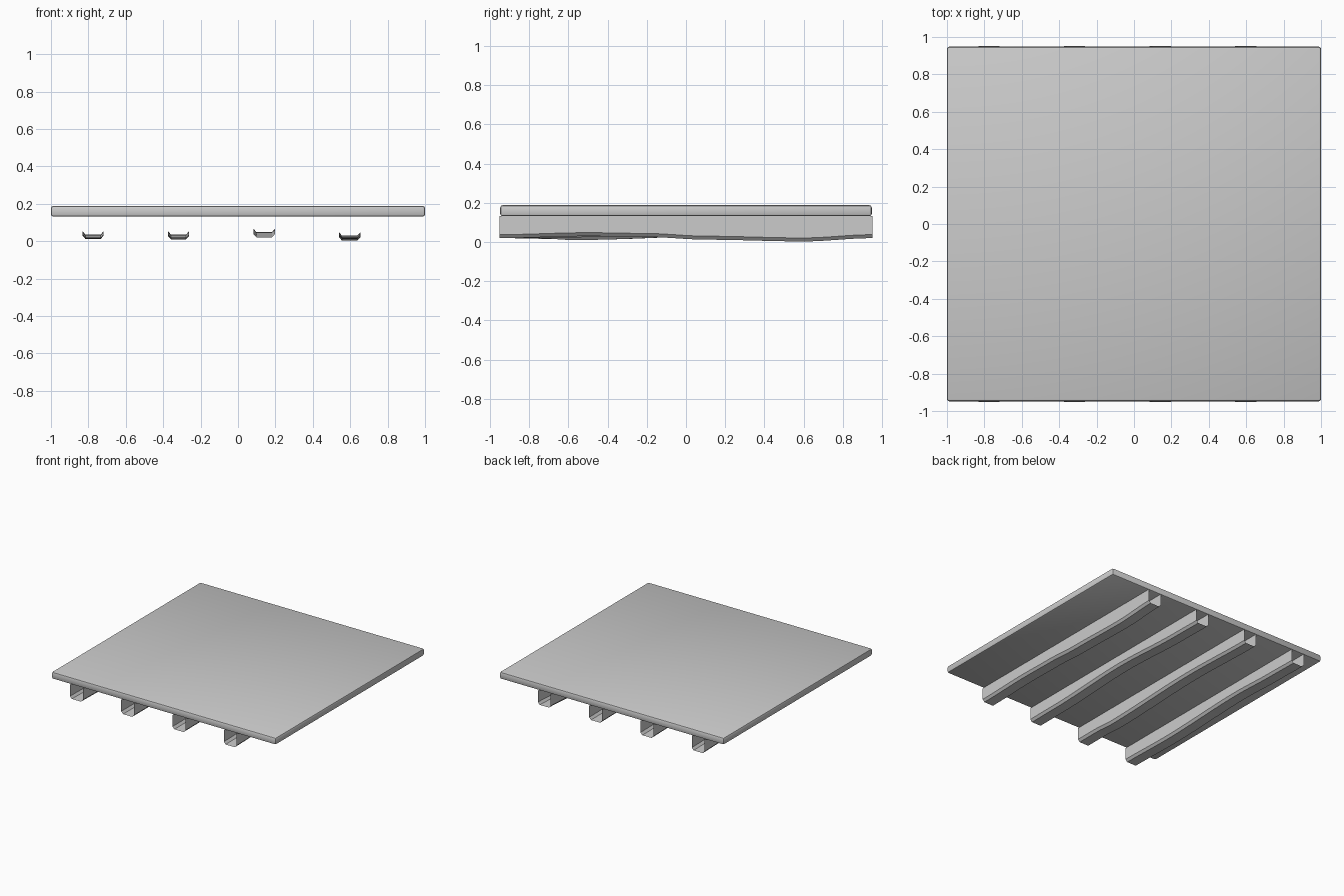
import bpy, bmesh

if "Cube" in bpy.data.objects:
    bpy.data.objects.remove(bpy.data.objects["Cube"])


def finish(obj):
    bpy.ops.object.select_all(action='DESELECT')
    obj.select_set(True)
    bpy.context.view_layer.objects.active = obj
    bpy.ops.object.shade_smooth_by_angle()


def new_object(name, bm):
    mesh = bpy.data.meshes.new(name)
    bm.to_mesh(mesh)
    bm.free()
    obj = bpy.data.objects.new(name, mesh)
    bpy.context.collection.objects.link(obj)
    return obj


def smooth_height(points, y):
    # eased interpolation between the low and high spots of an underside
    for (y0, z0), (y1, z1) in zip(points, points[1:]):
        if y <= y1:
            t = (y - y0) / (y1 - y0)
            return z0 + (z1 - z0) * t * t * (3 - 2 * t)
    return points[-1][1]


# Slab with softened edges
bm = bmesh.new()
bmesh.ops.create_cube(bm, size=1)
for v in bm.verts:
    v.co.x *= 2.0
    v.co.y *= 1.896
    v.co.z = v.co.z * 0.056 + 0.16
bmesh.ops.bevel(bm, geom=bm.edges[:], offset=0.012, segments=2,
                profile=0.5, affect='EDGES')
finish(new_object("floor_slab", bm))

# Joists: open-ended U channels with a wavy, chamfered underside
END, HALF, FLAT, CHAMFER, TOP, STEPS = 0.952, 0.057, 0.041, 0.018, 0.132, 32


def joist(name, x, waves):
    points = [(-END, 0.02)] + waves + [(END, 0.02)]
    bm = bmesh.new()
    rows = []
    for i in range(STEPS + 1):
        y = -END + 2 * END * i / STEPS
        z = smooth_height(points, y)
        section = [(-HALF, TOP), (-HALF, z + CHAMFER), (-FLAT, z),
                   (FLAT, z), (HALF, z + CHAMFER), (HALF, TOP)]
        rows.append([bm.verts.new((x + dx, y, h)) for dx, h in section])
    for a, b in zip(rows, rows[1:]):
        for k in range(5):
            bm.faces.new((a[k], b[k], b[k + 1], a[k + 1])).normal_flip()
    bm.normal_update()
    # make the underside face down
    if sum(f.normal.z for f in bm.faces) > 0:
        bmesh.ops.reverse_faces(bm, faces=bm.faces[:])
    finish(new_object(name, bm))


joist("joist_1", -0.775, [(-0.5, 0.012), (0.3, 0.036), (0.7, 0.024)])
joist("joist_2", -0.318, [(-0.75, 0.02), (-0.58, 0.01), (0.3, 0.036)])
joist("joist_3", 0.14, [(-0.7, 0.021), (0.05, 0.048), (0.7, 0.023)])
joist("joist_4", 0.597, [(-0.5, 0.03), (-0.2, 0.026), (0.1, 0.012), (0.6, 0.003)])
